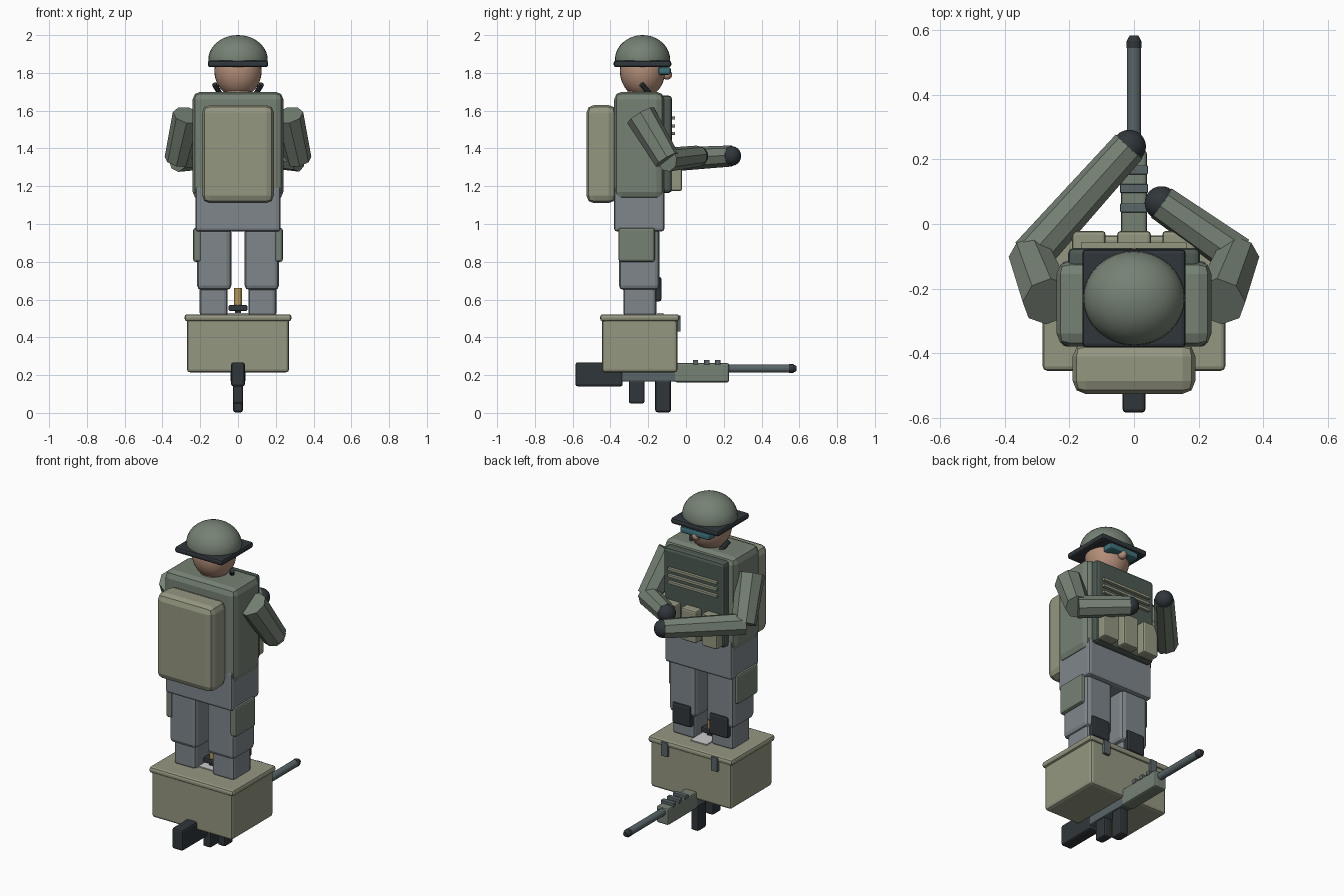
import bpy, bmesh, math
from mathutils import Vector

if "Cube" in bpy.data.objects:
    bpy.data.objects.remove(bpy.data.objects["Cube"])


def mat(name, r, g, b):
    m = bpy.data.materials.new(name)
    m.diffuse_color = (r, g, b, 1)
    m.use_nodes = True
    m.node_tree.nodes["Principled BSDF"].inputs["Base Color"].default_value = m.diffuse_color
    return m


GREEN = mat("green", .18, .22, .175)
DEEP = mat("deep_green", .075, .10, .085)
TAN = mat("tan", .30, .31, .22)
GREY = mat("trouser_grey", .21, .24, .26)
DARK = mat("dark", .03, .037, .043)
METAL = mat("metal", .10, .13, .14)
SKIN = mat("skin", .45, .27, .19)
TEAL = mat("lens", .05, .17, .20)
GOLD = mat("brass", .45, .30, .10)
PAPER = mat("paper", .6, .62, .6)


def finish(bm, name, m, smooth=False):
    me = bpy.data.meshes.new(name)
    bm.normal_update()
    for f in bm.faces:
        f.smooth = smooth
    bm.to_mesh(me)
    bm.free()
    me.materials.append(m)
    ob = bpy.data.objects.new(name, me)
    bpy.context.collection.objects.link(ob)
    return ob


def box(name, x, y, z, m, bevel=.01, seg=2):
    """Bevelled box from (min, max) ranges."""
    bm = bmesh.new()
    bmesh.ops.create_cube(bm, size=1)
    for v in bm.verts:
        v.co = [(r[0] + r[1]) / 2 + c * (r[1] - r[0]) for c, r in zip(v.co, (x, y, z))]
    if bevel:
        bmesh.ops.bevel(bm, geom=bm.edges[:], offset=bevel, segments=seg,
                        profile=.5, affect='EDGES')
    return finish(bm, name, m)


def pair(name, x, y, z, m, bevel=.01, seg=2):
    """Same box on both sides of x = 0."""
    box(name + "_right", x, y, z, m, bevel, seg)
    box(name + "_left", (-x[1], -x[0]), y, z, m, bevel, seg)


def rod(name, a, b, r1, r2, m, sides=8, smooth=False):
    """Tapered cylinder between two points."""
    a, b = Vector(a), Vector(b)
    d = b - a
    bm = bmesh.new()
    bmesh.ops.create_cone(bm, cap_ends=True, segments=sides, radius1=r1,
                          radius2=r2, depth=d.length)
    q = Vector((0, 0, 1)).rotation_difference(d.normalized())
    for v in bm.verts:
        v.co = q @ v.co + (a + b) / 2
    return finish(bm, name, m, smooth)


def ball(name, c, r, m, cut=None):
    """Ellipsoid, optionally cut flat below height cut."""
    bm = bmesh.new()
    bmesh.ops.create_uvsphere(bm, u_segments=32, v_segments=20, radius=1)
    for v in bm.verts:
        v.co = [p + q * s for p, q, s in zip(c, v.co, r)]
    if cut is not None:
        bmesh.ops.bisect_plane(bm, geom=bm.verts[:] + bm.edges[:] + bm.faces[:],
                               plane_co=(0, 0, cut), plane_no=(0, 0, -1), clear_outer=True)
    return finish(bm, name, m, True)


# Crate with lid and latches
box("crate", (-.27, .27), (-.445, -.045), (.215, .50), TAN, .015)
box("crate_lid", (-.283, .283), (-.455, -.035), (.485, .522), TAN, .014)
pair("crate_latch", (.145, .19), (-.05, -.028), (.43, .515), METAL, .004)

# Small items on the crate
box("paper_sheet", (-.055, .055), (-.30, -.12), (.520, .528), PAPER, 0)
box("small_block", (-.05, .05), (-.265, -.215), (.54, .57), DARK, .006)
box("block_stem", (-.015, .015), (-.255, -.225), (.52, .55), DARK, 0)
rod("brass_tube", (0, -.24, .565), (0, -.24, .66), .02, .02, GOLD, 12)

# Rifle under the crate
box("rifle_stock", (-.036, .036), (-.585, -.335), (.14, .268), DARK, .012)
box("rifle_receiver", (-.034, .034), (-.345, -.05), (.165, .26), METAL, .008)
box("rifle_handguard", (-.04, .04), (-.06, .228), (.162, .264), GREEN, .01)
box("rifle_grip", (-.027, .027), (-.302, -.22), (.05, .19), DARK, .01)
box("rifle_magazine", (-.026, .026), (-.163, -.08), (.003, .19), DARK, .012)
rod("rifle_barrel", (0, .22, .235), (0, .56, .235), .022, .022, METAL, 16, False)
rod("rifle_muzzle", (0, .545, .235), (0, .567, .235), .023, .023, DARK, 16)
rod("rifle_muzzle_tip", (0, .567, .235), (0, .585, .235), .023, .013, DARK, 16)
for i, y in enumerate((.05, .11, .168)):
    box(f"rail_block_{i}", (-.043, .043), (y - .014, y + .014), (.255, .281), METAL, .003)

# Legs, knee pads and thigh pouches
pair("shin", (.055, .203), (-.332, -.157), (.51, .68), GREY, .02)
pair("thigh", (.035, .217), (-.355, -.14), (.65, .98), GREY, .025)
pair("knee_pad", (.062, .188), (-.175, -.13), (.59, .72), DARK, .012)
pair("thigh_pouch", (.195, .237), (-.357, -.165), (.80, .98), GREEN, .012)
box("hips", (-.225, .225), (-.38, -.115), (.96, 1.20), GREY, .015)

# Torso, vest and backpack
box("torso", (-.24, .24), (-.38, -.115), (1.13, 1.70), GREEN, .04)
box("vest_plate", (-.205, .205), (-.15, -.074), (1.165, 1.68), DEEP, .018)
box("backpack", (-.19, .19), (-.527, -.37), (1.11, 1.63), TAN, .04)
for i, z in enumerate((1.48, 1.52, 1.56)):
    box(f"vest_strip_{i}", (-.165, .165), (-.08, -.057), (z - .008, z + .008), TAN, .002)
for i, x in enumerate((-.14, 0, .14)):
    box(f"vest_pouch_{i}", (x - .052, x + .052), (-.095, -.022), (1.175, 1.37), TAN, .01)

# Arms: both elbows match, the forearms reach to different points
for side, s, hand in (("right", 1, (.085, .065, 1.36)), ("left", -1, (-.015, .24, 1.36))):
    elbow = Vector((s * .32, -.10, 1.34))
    rod("upper_arm_" + side, (s * .265, -.24, 1.575), elbow, .082, .07, GREEN)
    rod("forearm_" + side, elbow, hand, .064, .056, GREEN)
    ball("hand_" + side, hand, (.052, .052, .052), DARK)
    rod("chin_strap_" + side, (s * .125, -.235, 1.74), (s * .09, -.185, 1.68),
        .014, .014, DARK)

# Head, face gear and helmet
rod("neck", (0, -.235, 1.66), (0, -.235, 1.75), .075, .075, SKIN, 16, False)
ball("head", (0, -.23, 1.81), (.125, .12, .14), SKIN)
ball("nose", (0, -.10, 1.79), (.024, .026, .026), SKIN)
box("goggles", (-.10, .10), (-.147, -.08), (1.79, 1.83), TEAL, .012)
box("helmet_brim", (-.16, .16), (-.383, -.078), (1.83, 1.865), DARK, .012)
ball("helmet", (0, -.23, 1.87), (.157, .146, .13), GREEN, 1.845)
